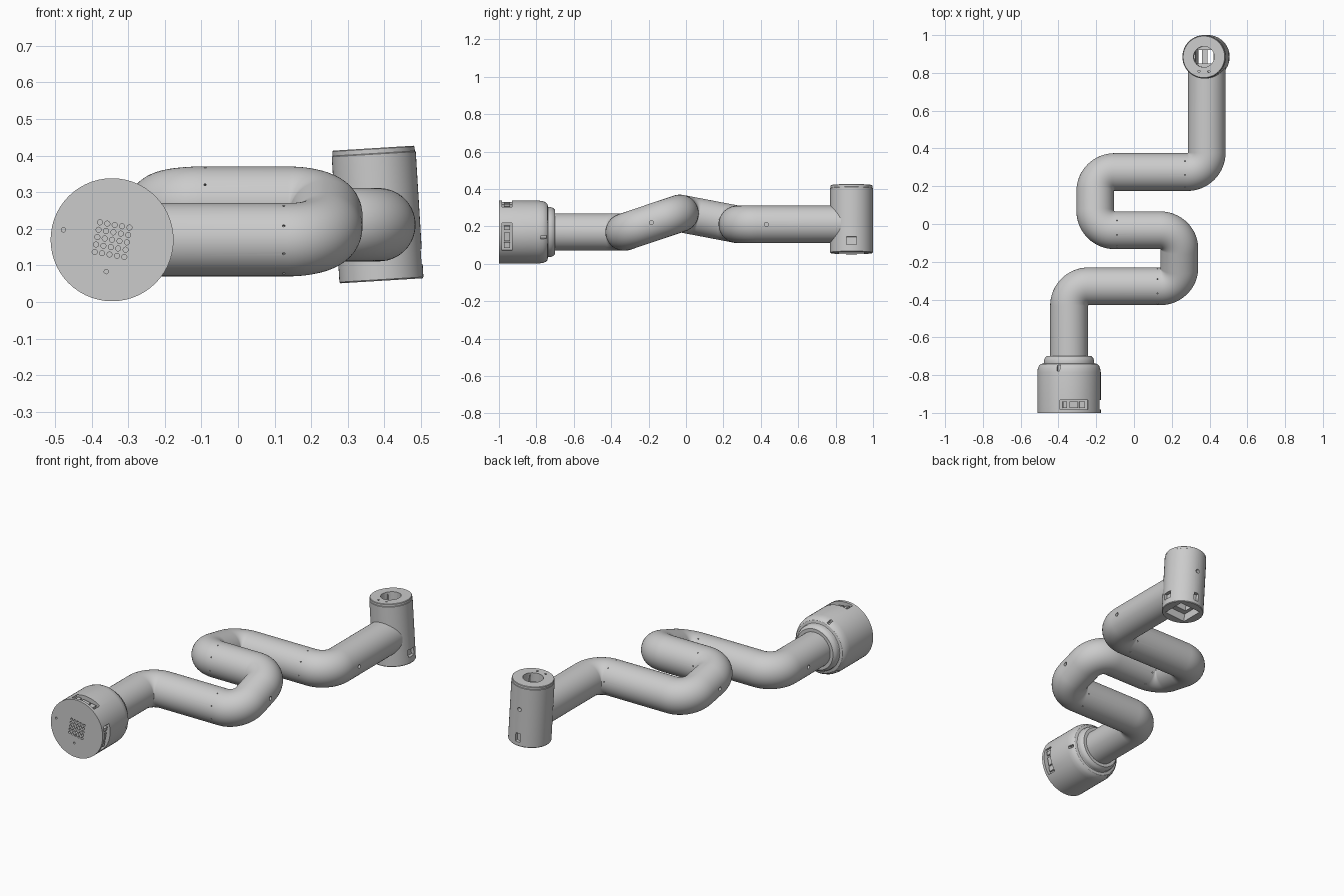
import bpy, bmesh, math
from mathutils import Vector, Matrix

if "Cube" in bpy.data.objects:
    bpy.data.objects.remove(bpy.data.objects["Cube"])

N = 56


def finish(name, bm, smooth=True):
    bmesh.ops.recalc_face_normals(bm, faces=bm.faces)
    me = bpy.data.meshes.new(name)
    bm.to_mesh(me)
    bm.free()
    ob = bpy.data.objects.new(name, me)
    bpy.context.collection.objects.link(ob)
    if smooth:
        shade(ob)
    return ob


def shade(ob):
    bpy.ops.object.select_all(action='DESELECT')
    ob.select_set(True)
    bpy.context.view_layer.objects.active = ob
    bpy.ops.object.shade_smooth_by_angle(angle=math.radians(30))


def loft(name, rings):
    # closed skin through rings given as (centre, u axis, v axis, radius)
    bm = bmesh.new()
    loops = []
    for c, u, v, r in rings:
        loops.append([bm.verts.new(c + r * (u * math.cos(t) + v * math.sin(t)))
                      for t in (2 * math.pi * i / N for i in range(N))])
    for a, b in zip(loops, loops[1:]):
        for i in range(N):
            j = (i + 1) % N
            bm.faces.new((a[i], a[j], b[j], b[i]))
    bm.faces.new(loops[0])
    bm.faces.new(loops[-1])
    return finish(name, bm)


def add_cyl(bm, p, axis, r, depth, seg=14):
    rot = Vector((0, 0, 1)).rotation_difference(Vector(axis)).to_matrix().to_4x4()
    bmesh.ops.create_cone(bm, cap_ends=True, segments=seg, radius1=r, radius2=r,
                          depth=depth, matrix=Matrix.Translation(p) @ rot)


def add_box(bm, frame, centre, size):
    bmesh.ops.create_cube(bm, size=1, matrix=frame @ Matrix.Translation(centre)
                          @ Matrix.Diagonal((*size, 1)))


def cut(ob, bm):
    cutter = finish("cutter", bm, False)
    cutter.hide_render = True
    m = ob.modifiers.new("cut", 'BOOLEAN')
    m.operation, m.object, m.solver, m.use_self = 'DIFFERENCE', cutter, 'EXACT', True
    bpy.ops.object.select_all(action='DESELECT')
    bpy.context.view_layer.objects.active = ob
    ob.select_set(True)
    bpy.ops.object.modifier_apply(modifier=m.name)
    bpy.data.objects.remove(cutter)
    shade(ob)


# Round base housing, turned about the y axis
BASE = Vector((-0.344, 0, 0.17))
X, Y, Z = Vector((1, 0, 0)), Vector((0, 1, 0)), Vector((0, 0, 1))
profile = [(.168, -1), (.168, -.785), (.165, -.765), (.159, -.75), (.15, -.741), (.135, -.738),
           (.133, -.735), (.133, -.722), (.128, -.71), (.118, -.70), (.09, -.70)]
base = loft("base_housing", [(BASE + Y * y, X, Z, r) for r, y in profile])
bm = bmesh.new()
turn = lambda deg: Matrix.Translation(BASE) @ Matrix.Rotation(-math.radians(deg), 4, 'Y')
for i in range(-2, 3):                      # grille holes in the front disc
    for k in range(-2, 3):
        add_cyl(bm, turn(-10) @ Vector((i * .0205, -1, k * .0205)), Y, .007, .04)
for x, z in ((-.477, .197), (-.36, .083)):
    add_cyl(bm, (x, -1, z), Y, .006, .04)
for deg in (-10, 80):                       # connector recesses
    add_box(bm, turn(deg), (.165, -.957, 0), (.06, .052, .15))
for deg in (-10, 110, 230):                 # clip slots at the shoulder
    add_box(bm, turn(deg), (.165, -.762, 0), (.04, .03, .016))
cut(base, bm)
for deg in (-10, 80):                       # sockets inside the recesses
    bm = bmesh.new()
    for z, w in ((-.045, .03), (0, .045), (.048, .02)):
        add_box(bm, turn(deg), (.138, -.957, z), (.022, .034, w))
    finish("connector_sockets", bm)

# Folded arm tube with tight elbows
pts = [Vector(p) for p in ((-.344, -.72, .17), (-.344, -.33, .17), (.24, -.33, .17),
       (.24, -.033, .27), (-.205, -.033, .27), (-.205, .275, .211),
       (.385, .275, .211), (.385, .83, .211))]
R, BEND, STEPS = .1, .103, 16
d = (pts[1] - pts[0]).normalized()
u = X.copy()
rings = [(pts[0], u.copy(), d.cross(u), R)]
bm = bmesh.new()
for n in range(1, len(pts) - 1):
    d2 = (pts[n + 1] - pts[n]).normalized()
    start = pts[n] - d * BEND
    pivot = start + d2 * BEND
    axis = d.cross(d2)
    for s in range(STEPS + 1):
        rot = Matrix.Rotation(math.pi / 2 * s / STEPS, 3, axis)
        uu = rot @ u
        rings.append((pivot + rot @ (start - pivot), uu, (rot @ d).cross(uu), R))
    if n % 2 == 0:                          # ring of pinholes at each joint seam
        for k in range(8):
            rad = Matrix.Rotation(math.pi * (k + .5) / 4, 3, d) @ u
            add_cyl(bm, start - d * .012 + rad * R, rad, .0035, .02, 8)
    u = Matrix.Rotation(math.pi / 2, 3, axis) @ u
    d = d2
rings.append((pts[-1], u, d.cross(u), R))
arm = loft("arm_tube", rings)
# Side screw holes on the outer faces
for x, y, z in ((.34, -.185, .22), (.485, .43, .211), (-.305, .12, .241), (-.444, -.5, .17)):
    add_cyl(bm, (x, y, z), X, .011, .05)
cut(arm, bm)

# End cylinder, slightly tilted
frame = Matrix.Translation((.381, .885, .239)) @ Matrix.Rotation(-.061, 4, 'Y')
head = loft("end_cylinder", [(Z * z, X, Y, r) for r, z in
            ((.112, -.1815), (.115, -.178), (.115, .165), (.1125, .167), (.1125, .179), (.11, .1815))])
bm = bmesh.new()
I = Matrix.Identity(4)
add_cyl(bm, (0, 0, .17), Z, .055, .08, 40)          # round opening on top
add_box(bm, I, (0, 0, 0), (.096, .07, .34))         # inner shaft
add_box(bm, I, (0, 0, -.175), (.134, .134, .08))    # square opening below
for x in (-.026, .026):
    add_cyl(bm, (x, -.077, .18), Z, .006, .03)
add_box(bm, I, (.115, 0, -.122), (.04, .052, .042))  # side slots
add_box(bm, I, (0, .115, -.132), (.03, .04, .05))
add_cyl(bm, (0, .115, .035), Y, .012, .05)           # rear screw hole
cut(head, bm)
head.matrix_world = frame
bm = bmesh.new()
add_box(bm, I, (0, 0, .09), (.028, .08, .03))
bar = finish("inner_bar", bm)
bar.matrix_world = frame
